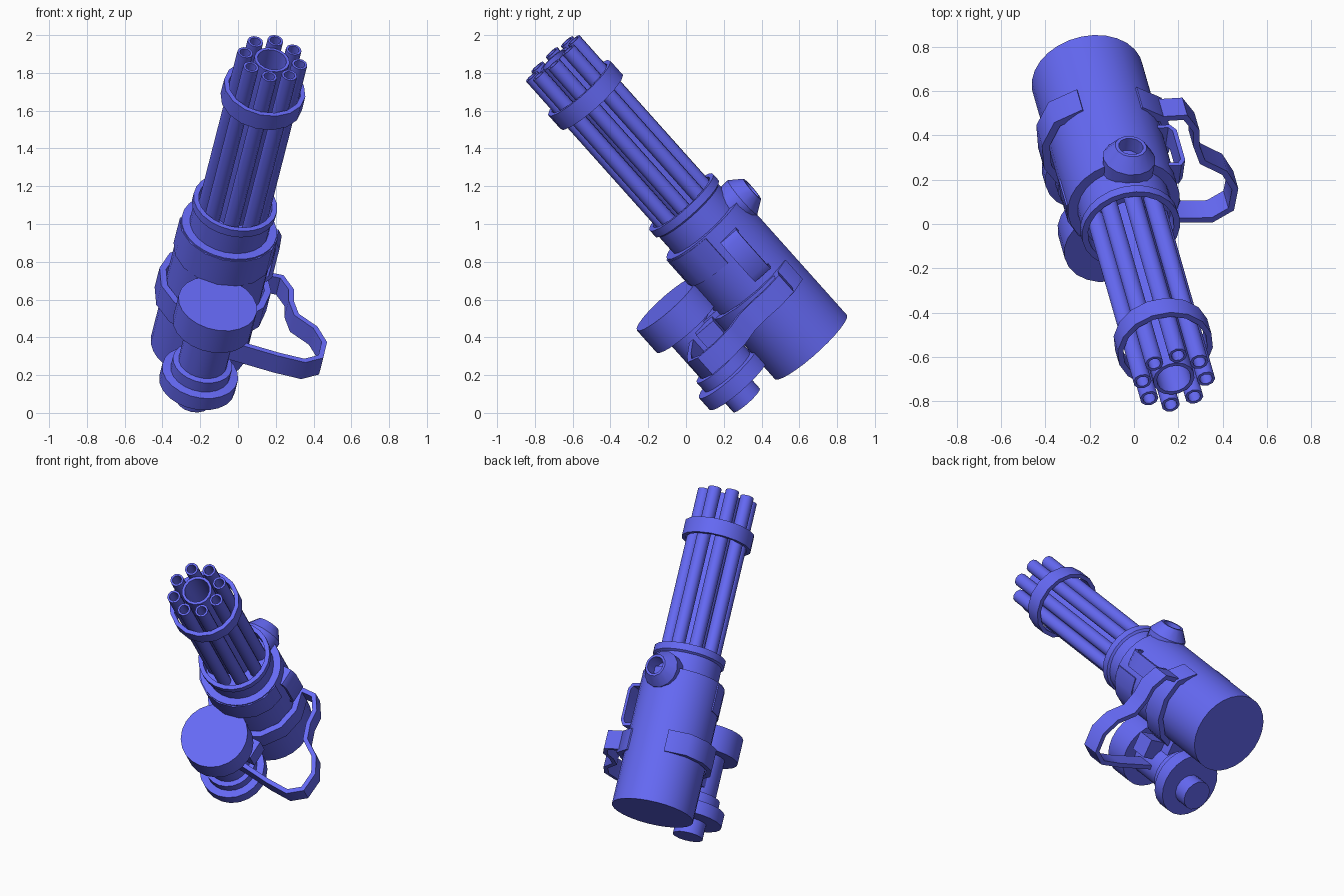
import bpy, bmesh, math
from mathutils import Vector, Matrix

if "Cube" in bpy.data.objects:
    bpy.data.objects.remove(bpy.data.objects["Cube"])

# Gun frame: X = side, Y = top, Z = muzzle; origin at the centre of the rear face
S = Vector((.977, .038, -.210))
N = Vector((.110, .754, .647))
D = Vector((.188, -.655, .7325))
POSE = Matrix.Translation((-.21, .66, .35)) @ Matrix((S, N, D)).transposed().to_4x4()

BLUE = bpy.data.materials.new("blue")
BLUE.diffuse_color = (.13, .142, .91, 1)
BLUE.use_nodes = True
BLUE.node_tree.nodes["Principled BSDF"].inputs["Base Color"].default_value = BLUE.diffuse_color


def finish(name, bm, local=Matrix(), angle=30):
    bmesh.ops.transform(bm, matrix=POSE @ local, verts=bm.verts)
    bmesh.ops.recalc_face_normals(bm, faces=bm.faces)
    me = bpy.data.meshes.new(name)
    bm.to_mesh(me)
    bm.free()
    me.shade_smooth()
    me.set_sharp_from_angle(angle=math.radians(angle))
    me.materials.append(BLUE)
    ob = bpy.data.objects.new(name, me)
    bpy.context.collection.objects.link(ob)
    return ob


def lathe(name, profile, n, local=Matrix(), ring=False, angle=48):
    """Turn (radius, height) points round Z; ring closes the profile, otherwise the ends are capped."""
    bm = bmesh.new()
    rows = [[bm.verts.new((r * math.cos(2 * math.pi * i / n), r * math.sin(2 * math.pi * i / n), h))
             for i in range(n)] for r, h in profile]
    pairs = list(zip(rows, rows[1:]))
    if ring:
        pairs.append((rows[-1], rows[0]))
    else:
        bm.faces.new(rows[0])
        bm.faces.new(rows[-1])
    for p, q in pairs:
        for i in range(n):
            j = (i + 1) % n
            bm.faces.new((p[i], p[j], q[j], q[i]))
    return finish(name, bm, local, angle)


def strip(name, path, thick, lo, hi, local=Matrix()):
    """Flat band following an XY path, spanning lo..hi along Z."""
    pts = [Vector(p) for p in path]
    bm = bmesh.new()
    rows = []
    for i, p in enumerate(pts):
        d1 = (p - pts[i - 1]).normalized() if i else (pts[1] - p).normalized()
        d2 = (pts[i + 1] - p).normalized() if i < len(pts) - 1 else d1
        t = (d1 + d2).normalized()
        off = Vector((-t.y, t.x)) * (thick / 2 / max(t.dot(d1), .5))
        a, b = p + off, p - off
        rows.append([bm.verts.new((v.x, v.y, z)) for v, z in ((a, lo), (b, lo), (b, hi), (a, hi))])
    for p, q in zip(rows, rows[1:]):
        for i in range(4):
            j = (i + 1) % 4
            bm.faces.new((p[i], p[j], q[j], q[i]))
    bm.faces.new(rows[0])
    bm.faces.new(rows[-1])
    return finish(name, bm, local, 48)


def box(name, x, y, z):
    bm = bmesh.new()
    bmesh.ops.create_cube(bm, size=1)
    size = Matrix.Diagonal((x[1] - x[0], y[1] - y[0], z[1] - z[0], 1))
    return finish(name, bm, Matrix.Translation((sum(x) / 2, sum(y) / 2, sum(z) / 2)) @ size)


def arc(r, a0, a1, n):
    return [(r * math.cos(math.radians(a0 + (a1 - a0) * i / n)),
             r * math.sin(math.radians(a0 + (a1 - a0) * i / n))) for i in range(n + 1)]


# Main housing and hollow front collar
lathe("body", [(.257, 0), (.257, .87), (.2, .87)], 28)
lathe("front_collar", [(.212, .85), (.212, .99), (.226, 1.0), (.226, 1.045), (.198, 1.045),
                       (.198, .96), (.05, .96)], 24)

# Barrel cluster: hollow core, eight hollow barrels and a clamp ring
lathe("barrel_core", [(.095, .95), (.095, 2.075), (.078, 2.075), (.078, .97)], 16, ring=True)
for k in range(8):
    t = math.radians(45 * k)
    place = Matrix.Translation((.147 * math.sin(t), .147 * math.cos(t), 0))
    lathe(f"barrel_{k + 1}", [(.042, .95), (.042, 2.085), (.029, 2.085), (.029, .97)], 10, place, True)
lathe("barrel_clamp", [(.22, 1.77), (.22, 1.87), (.194, 1.87), (.194, 1.77)], 16, ring=True)

# Conical port on top of the housing
lathe("top_port", [(.115, .17), (.12, .26), (.072, .328), (.056, .328), (.056, .23), (.02, .23)], 14,
      Matrix.Translation((0, 0, .85)) @ Matrix.Rotation(-math.pi / 2, 4, 'X'), angle=35)

# Motor slung underneath: flange, neck and big front cap, with a nub at the rear
lathe("motor", [(.205, .105), (.205, .19), (.16, .195), (.16, .26), (.13, .265),
                (.13, .525), (.212, .525), (.212, .685)], 22, Matrix.Translation((.02, -.417, 0)))
lathe("motor_nub", [(.095, .01), (.095, .12)], 16, Matrix.Translation((.02, -.443, 0)))
box("motor_mount", (-.09, .11), (-.38, -.2), (.3, .5))

# Faceted straps wrapped round the underside of the housing
strip("rear_strap", [(-.13, .21)] + arc(.285, 150, 390, 9) + [(.13, .21)], .035, .33, .47)
strip("front_strap", arc(.25, 180, 360, 8), .03, .68, .86)

# Carry handle band looping from the strap down to the motor
strip("side_handle", [(.2, .15), (.345, .154), (.405, .07), (.415, -.02), (.455, -.12), (.565, -.19),
                      (.625, -.29), (.62, -.41), (.54, -.47), (.395, -.465), (.08, -.43)], .028, .35, .47)
box("handle_bracket", (.06, .22), (-.39, -.27), (.37, .49))

# Thin loop clip on the right side of the housing
strip("side_clip", [(.52, .2), (.52, .26), (.55, .28), (.75, .28), (.78, .26), (.78, .2)], .02, .04, .15,
      Matrix(((0, 1, 0, 0), (0, 0, 1, 0), (1, 0, 0, 0), (0, 0, 0, 1))))
